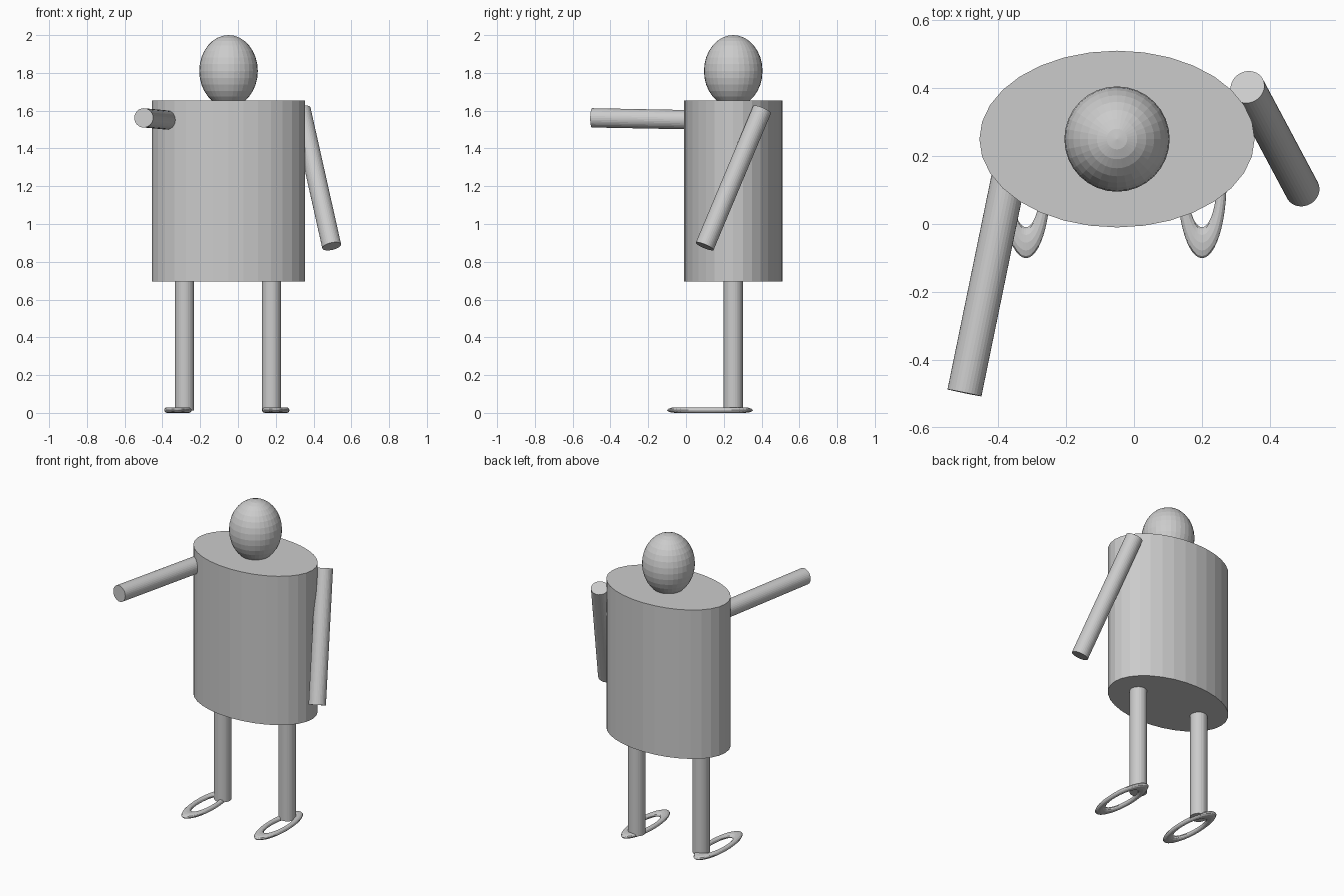
import bpy
from mathutils import Vector

if "Cube" in bpy.data.objects:
    bpy.data.objects.remove(bpy.data.objects["Cube"])

grey = bpy.data.materials.new("plain grey")
grey.diffuse_color = (0.6, 0.6, 0.6, 1)
grey.use_nodes = True
grey.node_tree.nodes["Principled BSDF"].inputs["Base Color"].default_value = grey.diffuse_color


def finish(name, scale=(1, 1, 1)):
    ob = bpy.context.object
    ob.name = name
    ob.scale = scale
    ob.data.materials.append(grey)
    return ob


def rod(name, a, b, r=0.051):
    """Round limb running from point a to point b."""
    a, b = Vector(a), Vector(b)
    bpy.ops.mesh.primitive_cylinder_add(vertices=32, radius=r, depth=(b - a).length,
                                        location=(a + b) / 2)
    ob = finish(name)
    ob.rotation_euler = (b - a).to_track_quat('Z', 'Y').to_euler()
    return ob


CX, CY = -0.05, 0.25  # body axis

# Oval barrel torso
bpy.ops.mesh.primitive_cylinder_add(vertices=32, radius=1, depth=2, location=(CX, CY, 1.175))
finish("torso", (0.405, 0.26, 0.48))

# Egg-shaped head
bpy.ops.mesh.primitive_uv_sphere_add(segments=32, ring_count=16, radius=1,
                                     location=(CX, CY, 1.81))
finish("head", (0.155, 0.155, 0.19))

# Legs and ring feet
for side, leg_x, foot_x in (("right", -0.283, -0.318), ("left", 0.177, 0.2)):
    rod(side + "_leg", (leg_x, CY, 0.012), (leg_x, CY, 0.81))
    bpy.ops.mesh.primitive_torus_add(major_radius=1, minor_radius=0.25, major_segments=48,
                                     minor_segments=12, location=(foot_x, 0.127, 0.0145))
    finish(side + "_foot", (0.058, 0.182, 0.058))

# Arms: one reaching forward, one hanging
rod("right_arm", (-0.338, 0.287, 1.547), (-0.499, -0.497, 1.562))
rod("left_arm", (0.334, 0.403, 1.606), (0.496, 0.099, 0.882))
